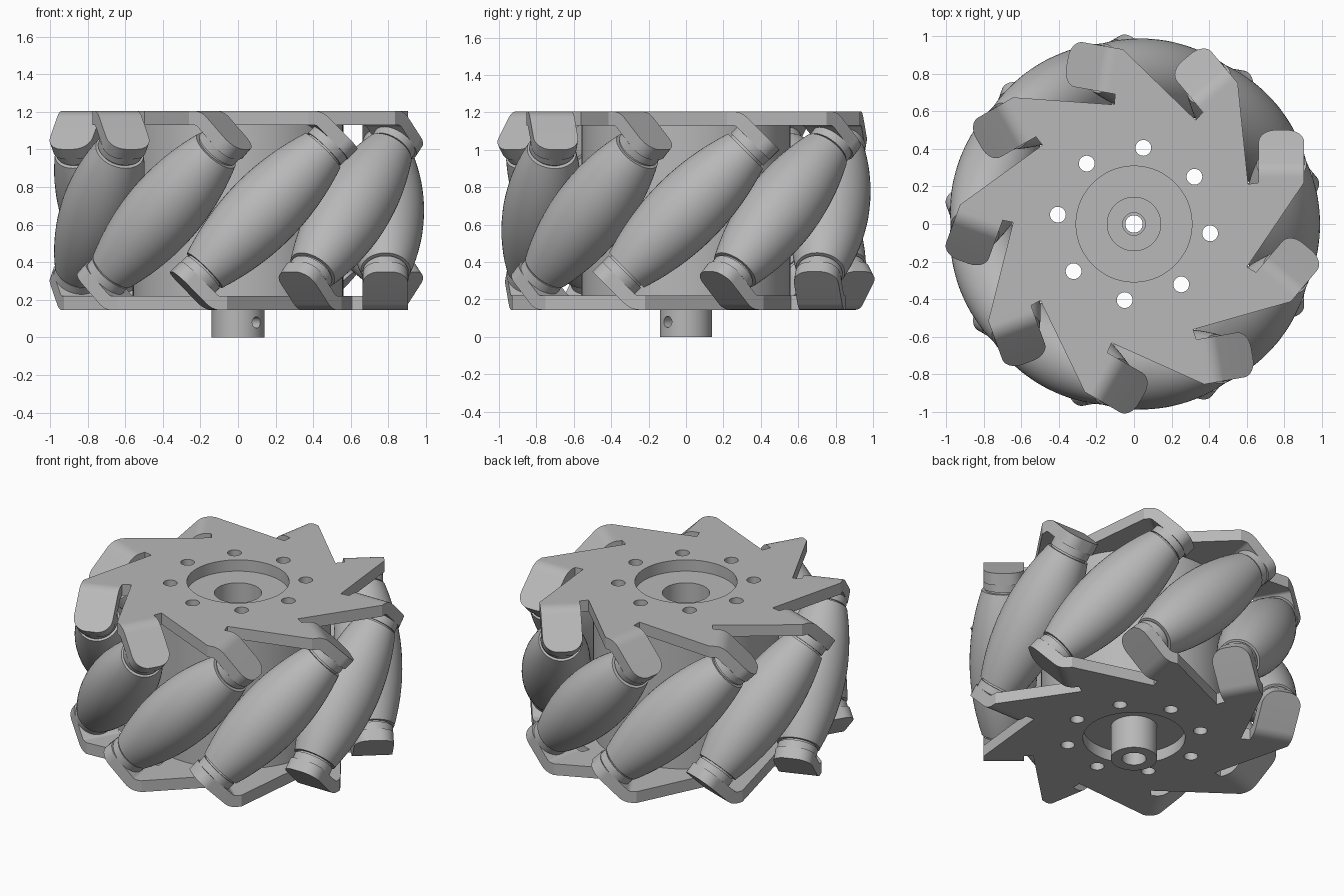
import bpy
import bmesh
from math import sin, cos, pi, radians
from mathutils import Matrix, Vector

if "Cube" in bpy.data.objects:
    bpy.data.objects.remove(bpy.data.objects["Cube"])

COUNT = 9                     # rollers and tabs around the wheel
STEP = 2 * pi / COUNT
MID = 0.675                   # height of the roller centres
TOP, THICK = 1.205, 0.075     # upper plate
ORBIT = 0.785                 # distance of roller centres from the axle
IN_X, OUT_X, ROOT_Y = 0.663, 0.905, 0.22   # tab edges and root

grey = bpy.data.materials.new("plain_grey")
grey.use_nodes = True
grey.diffuse_color = (0.48, 0.48, 0.48, 1)
grey.node_tree.nodes["Principled BSDF"].inputs["Base Color"].default_value = (0.48, 0.48, 0.48, 1)


def add_object(name, bm):
    bmesh.ops.remove_doubles(bm, verts=bm.verts, dist=1e-5)
    bmesh.ops.recalc_face_normals(bm, faces=bm.faces)
    mesh = bpy.data.meshes.new(name)
    bm.to_mesh(mesh)
    bm.free()
    mesh.materials.append(grey)
    obj = bpy.data.objects.new(name, mesh)
    bpy.context.collection.objects.link(obj)
    return obj


def lathe(name, profile, closed, sides=64):
    """Turn (radius, height) points around z; open profiles get flat caps."""
    bm = bmesh.new()
    rings = [[bm.verts.new((r * cos(2 * pi * i / sides), r * sin(2 * pi * i / sides), z))
              for i in range(sides)] for r, z in profile]
    pairs = list(zip(rings, rings[1:]))
    if closed:
        pairs.append((rings[-1], rings[0]))
    else:
        bm.faces.new(rings[0])
        bm.faces.new(rings[-1])
    for a, b in pairs:
        for i in range(sides):
            j = (i + 1) % sides
            bm.faces.new((a[i], a[j], b[j], b[i]))
    return add_object(name, bm)


def cut(target, cutters):
    bpy.context.view_layer.objects.active = target
    for c in cutters:
        mod = target.modifiers.new("cut", 'BOOLEAN')
        mod.operation, mod.solver, mod.object = 'DIFFERENCE', 'EXACT', c
        bpy.ops.object.modifier_apply(modifier=mod.name)


def tab_rows():
    """Rows along a bent tab: inner x, outer x, outer surface point, normal (y, z)."""
    bend_y, bend_r, length, corner = 0.25, 0.11, 0.243, 0.09
    rows = [(IN_X, OUT_X, ROOT_Y, TOP, 0, 1)]
    for i in range(9):
        a = pi / 4 * i / 8
        rows.append((IN_X, OUT_X, bend_y + bend_r * sin(a),
                     TOP - bend_r + bend_r * cos(a), sin(a), cos(a)))
    y0, z0 = rows[-1][2:4]
    c = cos(pi / 4)
    for i in range(9):        # rounded corners at the tip
        a = pi / 2 * i / 8
        u = length - corner + corner * sin(a)
        inset = corner * (1 - cos(a))
        rows.append((IN_X + inset, OUT_X - inset, y0 + u * c, z0 - u * c, c, c))
    return rows


def build_plate(name, flip):
    bm = bmesh.new()
    upper, lower = [], []
    for k in range(COUNT):
        rot = Matrix.Rotation(k * STEP, 4, 'Z')

        def vert(x, y, z):
            return bm.verts.new(rot @ Vector((x, y, z)))

        # Bent tab
        prev = None
        for x0, x1, y, z, ny, nz in tab_rows():
            yb, zb = y - THICK * ny, z - THICK * nz
            row = [vert(x1, y, z), vert(x0, y, z), vert(x0, yb, zb), vert(x1, yb, zb)]
            if prev:
                for i in range(4):
                    j = (i + 1) % 4
                    bm.faces.new((prev[i], prev[j], row[j], row[i]))
            else:
                root = row
            prev = row
        bm.faces.new(prev)
        # Sector of the flat outline, with its notch beside the tab
        notch = (0.607, 0.212)
        upper += [root[0], root[1], vert(*notch, TOP)]
        lower += [root[3], root[2], vert(*notch, TOP - THICK)]
    bm.faces.new(upper)
    bm.faces.new(lower)
    n = len(upper)
    for i in range(n):
        if i % 3:             # the tab itself closes every third side
            j = (i + 1) % n
            bm.faces.new((upper[i], upper[j], lower[j], lower[i]))
    if flip:
        bm.transform(Matrix.Translation((0, 0, 2 * MID)) @ Matrix.Rotation(pi, 4, 'X'))
    return add_object(name, bm)


# Temporary cutters: bolt holes, plate centre, set screw
bolt_cutters = []
for k in range(8):
    a = radians(45 * k - 7)
    c = lathe("bolt_cutter", [(0.042, -0.2), (0.042, 1.6)], False, 32)
    c.data.transform(Matrix.Translation((0.408 * cos(a), 0.408 * sin(a), 0)))
    bolt_cutters.append(c)
centre_cutter = lathe("centre_cutter", [(0.308, -0.2), (0.308, 1.6)], False, 96)
screw_cutter = lathe("screw_cutter", [(0.03, 0.02), (0.03, 0.3)], False, 32)
screw_cutter.data.transform(Matrix.Translation((0, 0, 0.08)) @ Matrix.Rotation(radians(-45), 4, 'Z')
                            @ Matrix.Rotation(pi / 2, 4, 'Y'))
cutters = bolt_cutters + [centre_cutter, screw_cutter]
for c in cutters:
    c.hide_render = True

# Side plates
upper_plate = build_plate("upper_plate", False)
lower_plate = build_plate("lower_plate", True)
for plate in (upper_plate, lower_plate):
    cut(plate, bolt_cutters + [centre_cutter])

# Drum with axle boss and stepped bore
low, high = 2 * MID - TOP + THICK, TOP - THICK
drum = lathe("drum_and_axle_boss", [
    (0.073, 0), (0.14, 0), (0.14, low), (0.56, low), (0.56, high), (0.142, high),
    (0.142, 0.5), (0.06, 0.5), (0.06, 0.45), (0.046, 0.45), (0.046, 0.3), (0.073, 0.3)], True, 96)
cut(drum, bolt_cutters + [screw_cutter])

for c in cutters:
    bpy.data.objects.remove(c)

# Barrel rollers with end collars
half = 0.45
barrel = [(0.205 - 0.073 * (i / 10) ** 2, half * i / 10) for i in range(-10, 11)]
end = [(0.112, half), (0.112, 0.462), (0.122, 0.462), (0.122, 0.51)]
profile = [(r, -z) for r, z in reversed(end)] + barrel + end
first = lathe("roller_1", profile, False, 48)
parts = [upper_plate, lower_plate, drum, first]
tilt = Matrix.Translation((ORBIT, 0, MID)) @ Matrix.Rotation(radians(-45), 4, 'X')
for k in range(COUNT):
    roller = first
    if k:
        roller = bpy.data.objects.new(f"roller_{k + 1}", first.data)
        bpy.context.collection.objects.link(roller)
    roller.matrix_world = Matrix.Rotation(k * STEP, 4, 'Z') @ tilt

# Smooth curved surfaces, keep edges sharp
bpy.ops.object.select_all(action='DESELECT')
for obj in parts:
    obj.select_set(True)
bpy.context.view_layer.objects.active = drum
bpy.ops.object.shade_smooth_by_angle(angle=radians(30))
